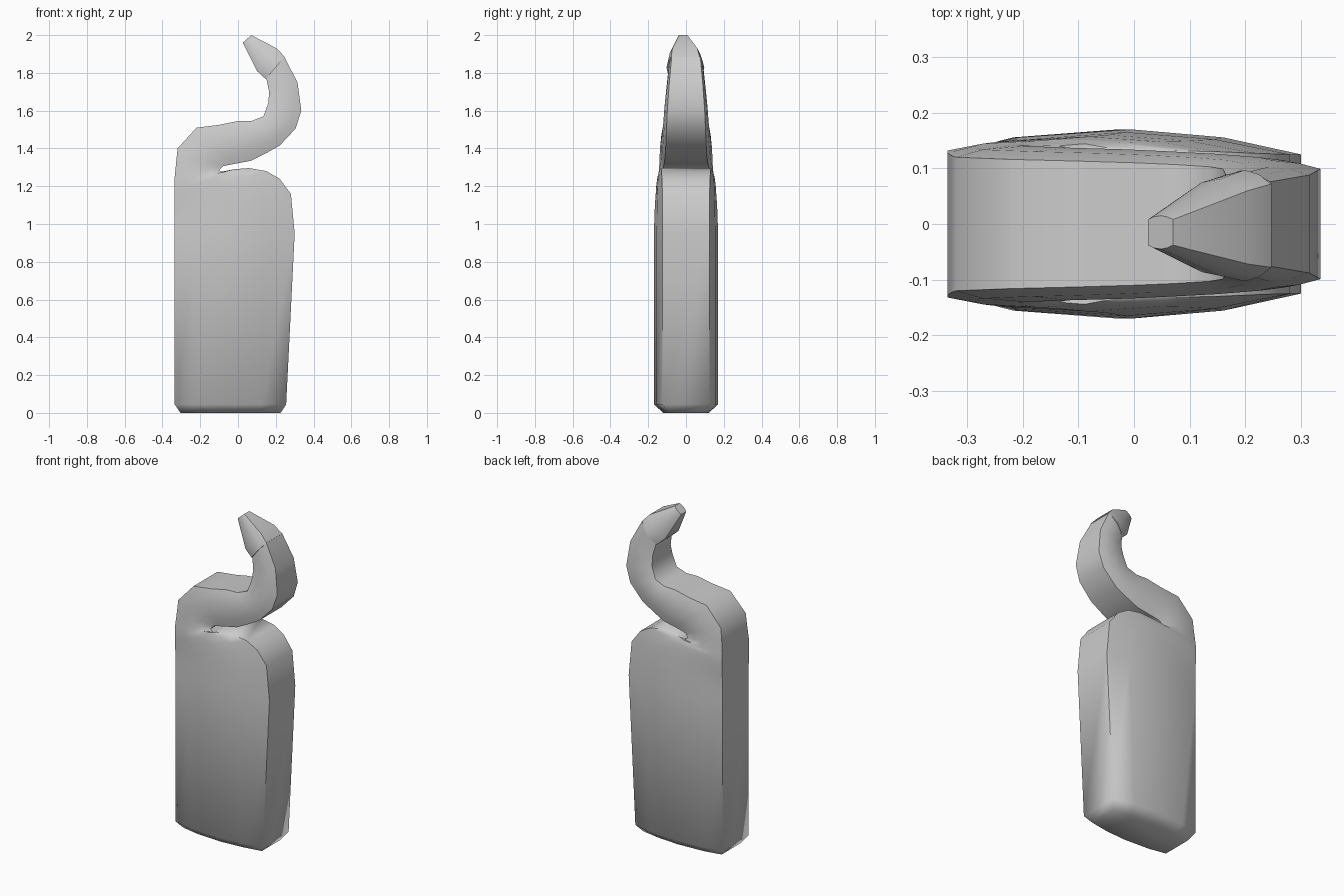
import bpy, bmesh

# Cross-section: (fraction from left edge to right edge, bulge 0..1)
SECTION = [(0, 0), (0.2, 0.68), (0.52, 1), (0.78, 0.68), (1, 0)]


def loft(name, rings):
    """Each ring: left x, z, right x, z, half width at edges, half width in middle, y offset."""
    bm = bmesh.new()
    loops = []
    for lx, lz, rx, rz, edge, mid, off in rings:
        half = [(lx + (rx - lx) * t, lz + (rz - lz) * t, edge + (mid - edge) * b)
                for t, b in SECTION]
        pts = [(x, off - w, z) for x, z, w in half]
        pts += [(x, off + w, z) for x, z, w in reversed(half)]
        loops.append([bm.verts.new(p) for p in pts])
    n = len(loops[0])
    for a, b in zip(loops, loops[1:]):
        for i in range(n):
            j = (i + 1) % n
            bm.faces.new((a[i], a[j], b[j], b[i]))
    bm.faces.new(loops[0][::-1])
    bm.faces.new(loops[-1])
    bmesh.ops.recalc_face_normals(bm, faces=bm.faces)
    for f in bm.faces:
        f.smooth = True
    mesh = bpy.data.meshes.new(name)
    bm.to_mesh(mesh)
    bm.free()
    obj = bpy.data.objects.new(name, mesh)
    bpy.context.collection.objects.link(obj)
    return obj


# Bottle: flat body, shoulder fanning round into the swan neck
body = [
    (-0.305, 0.0, 0.225, 0.0, 0.09, 0.12, 0),
    (-0.335, 0.045, 0.255, 0.045, 0.125, 0.17, 0),
    (-0.335, 0.95, 0.30, 0.95, 0.125, 0.17, 0),
    (-0.335, 1.02, 0.28, 1.16, 0.125, 0.165, 0),
    (-0.335, 1.08, 0.22, 1.24, 0.127, 0.16, 0),
    (-0.335, 1.13, 0.15, 1.28, 0.13, 0.157, 0),
    (-0.335, 1.17, 0.06, 1.296, 0.132, 0.153, 0),
    (-0.335, 1.21, -0.02, 1.29, 0.132, 0.15, 0),
    (-0.335, 1.25, -0.08, 1.272, 0.128, 0.146, 0),
]
neck = [
    (-0.328, 1.32, -0.10, 1.284, 0.123, 0.142, 0),
    (-0.32, 1.40, -0.08, 1.306, 0.12, 0.14, 0),
    (-0.22, 1.51, -0.02, 1.318, 0.116, 0.137, 0),
    (-0.10, 1.525, 0.07, 1.335, 0.113, 0.134, 0),
    (0.0, 1.545, 0.14, 1.37, 0.11, 0.13, 0),
    (0.07, 1.545, 0.22, 1.415, 0.107, 0.126, 0),
    (0.135, 1.57, 0.305, 1.505, 0.103, 0.12, 0),
    (0.16, 1.64, 0.335, 1.60, 0.099, 0.114, 0),
    (0.165, 1.70, 0.315, 1.75, 0.088, 0.103, 0),
    (0.15, 1.77, 0.245, 1.885, 0.076, 0.092, 0),
]
loft("bottle", body + neck)

# Tapered cap at the end of the neck
loft("cap", [
    (0.147, 1.767, 0.247, 1.885, 0.075, 0.1, -0.003),
    (0.10, 1.81, 0.205, 1.93, 0.066, 0.087, -0.006),
    (0.025, 1.96, 0.07, 2.0, 0.023, 0.03, -0.015),
])
bpy.ops.object.select_all(action='DESELECT')
for o in bpy.data.objects:
    o.select_set(True)
    bpy.context.view_layer.objects.active = o
bpy.ops.object.shade_smooth_by_angle(angle=1.05)
